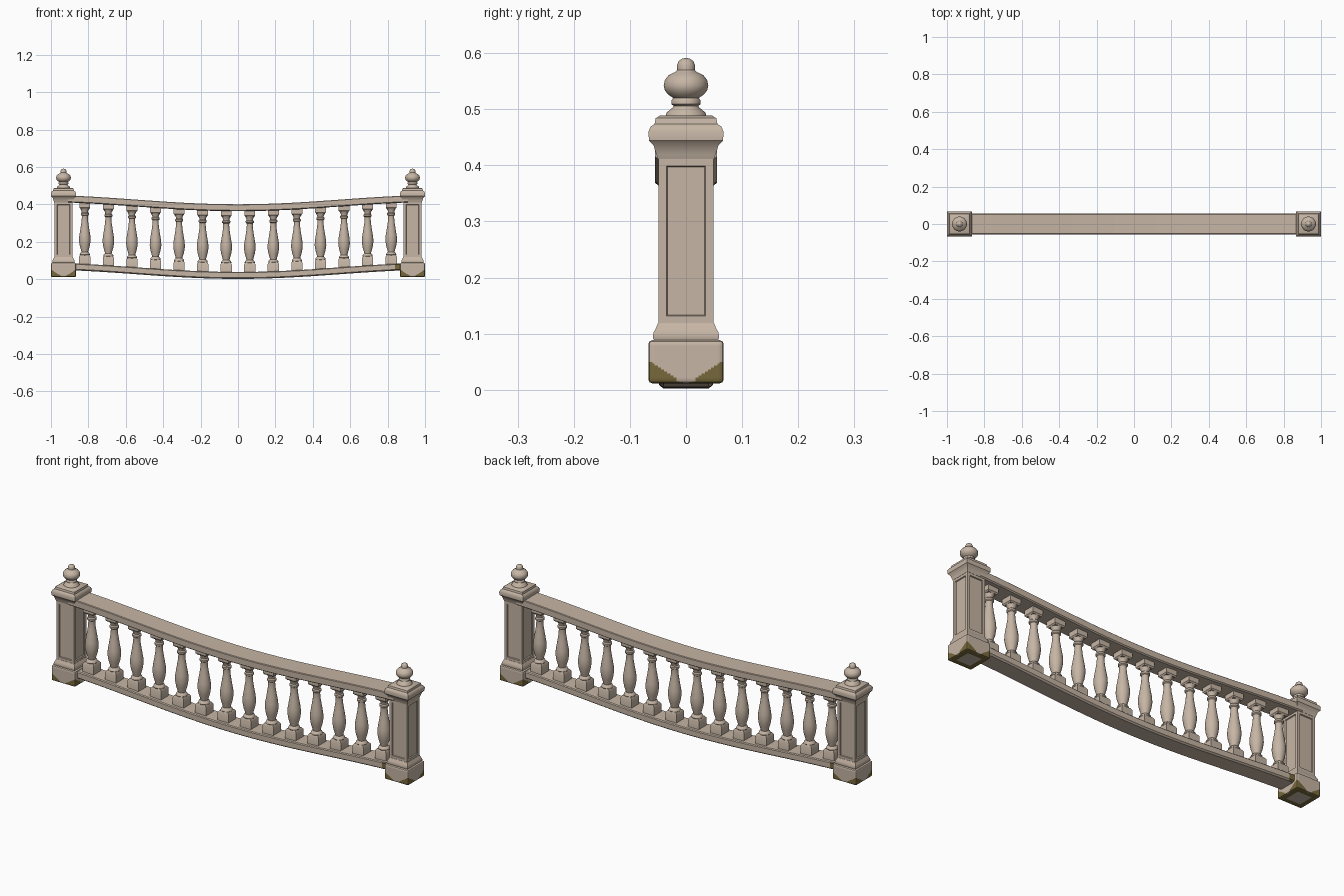
import bpy, bmesh, math
from mathutils import Vector

if "Cube" in bpy.data.objects:
    bpy.data.objects.remove(bpy.data.objects["Cube"])


def material(name, rgb):
    m = bpy.data.materials.new(name)
    m.diffuse_color = (*rgb, 1)
    m.use_nodes = True
    m.node_tree.nodes["Principled BSDF"].inputs["Base Color"].default_value = m.diffuse_color
    return m


STONE = material("warm stone", (0.565, 0.465, 0.375))
MOSS = material("olive moss", (0.185, 0.14, 0.045))


def finish(bm, name, loc=(0, 0, 0), angle=35):
    bmesh.ops.recalc_face_normals(bm, faces=bm.faces[:])
    me = bpy.data.meshes.new(name)
    bm.to_mesh(me)
    bm.free()
    me.materials.append(STONE)
    me.materials.append(MOSS)
    ob = bpy.data.objects.new(name, me)
    ob.location = loc
    bpy.context.collection.objects.link(ob)
    bpy.ops.object.select_all(action='DESELECT')
    ob.select_set(True)
    bpy.context.view_layer.objects.active = ob
    bpy.ops.object.shade_smooth_by_angle(angle=math.radians(angle))
    return ob


def stack(bm, profile, sides):
    """Closed column of rings from (radius, z); four sides gives a square by half width."""
    rings = []
    for r, z in profile:
        k = math.sqrt(2) if sides == 4 else 1
        rings.append([bm.verts.new((r * k * math.cos(2 * math.pi * (i + .5) / sides),
                                    r * k * math.sin(2 * math.pi * (i + .5) / sides), z))
                      for i in range(sides)])
    faces = []
    for a, b in zip(rings, rings[1:]):
        for i in range(sides):
            j = (i + 1) % sides
            faces.append(bm.faces.new((a[i], a[j], b[j], b[i])))
    bm.faces.new(rings[0][::-1])
    bm.faces.new(rings[-1])
    return faces


def sag(x):
    """Height of the hanging curve above its middle."""
    w = 0.8 * math.pi
    return 0.045 * (1 - math.cos(w * x / 0.87)) / (1 - math.cos(w))


# --- Rails: chamfered section swept along the sagging curve
def rail(name, section, mossy=False):
    bm = bmesh.new()
    n = 52
    rings = []
    for i in range(n + 1):
        x = -0.91 + 1.82 * i / n
        rings.append([bm.verts.new((x, y, z + sag(x))) for y, z in section])
    m = len(section)
    for a, b in zip(rings, rings[1:]):
        for i in range(m):
            f = bm.faces.new((a[i], a[(i + 1) % m], b[(i + 1) % m], b[i]))
            c = f.calc_center_median()
            if mossy and abs(c.x) > 0.825 and c.x * c.y < -0.03:
                f.material_index = 1
    bm.faces.new(rings[0])
    bm.faces.new(rings[-1][::-1])
    return finish(bm, name, angle=25)


def section(half, low, high, cut):
    right = [(half - cut, low), (half, low + cut * .8), (half, high - cut * .5), (half - cut * .5, high)]
    return right + [(-y, z) for y, z in reversed(right)]


rail("top_rail", section(0.055, 0.364, 0.401, 0.006))
rail("bottom_rail", section(0.048, 0.002, 0.039, 0.008), True)

# --- Balusters: square foot, turned vase, square abacus
VASE = [(.024, .044), (.028, .050), (.025, .058), (.018, .064), (.020, .073), (.027, .096),
        (.0315, .125), (.030, .152), (.024, .187), (.0185, .222), (.016, .250), (.017, .259),
        (.022, .263), (.022, .271), (.017, .276), (.018, .284), (.024, .294), (.026, .300)]
bm = bmesh.new()
stack(bm, [(.030, -.012), (.030, .040), (.024, .049)], 4)
stack(bm, VASE, 20)
stack(bm, [(.024, .295), (.029, .301), (.029, .335)], 4)
first = finish(bm, "baluster")
SPACING = 0.126
for i in range(14):
    x = (i - 6.5) * SPACING
    ob = first if i == 0 else first.copy()
    if i:
        bpy.context.collection.objects.link(ob)
    ob.location = (x, 0, 0.039 + sag(x))

# --- End posts
CAP = [(.050, .411), (.053, .420), (.058, .436), (.066, .444), (.067, .460), (.063, .469),
       (.056, .474), (.054, .484), (.046, .489)]
FINIAL = [(.037, .486), (.035, .494), (.024, .503), (.022, .506), (.026, .509), (.026, .516),
          (.023, .520), (.032, .526), (.038, .534), (.040, .542), (.038, .552), (.031, .561),
          (.020, .566), (.016, .570), (.0165, .578), (.013, .586), (.007, .590), (.001, .5915)]

for side, x in (("left", -0.933), ("right", 0.933)):
    loc = (x, 0, 0)

    # plinth with mossy lower corners and a mossy rim underneath
    bm = bmesh.new()
    bmesh.ops.create_cube(bm, size=1)
    for v in bm.verts:
        v.co = (v.co.x * .134, v.co.y * .134, .050 + v.co.z * .077)
    bmesh.ops.bevel(bm, geom=bm.edges[:], offset=.007, segments=2, profile=.5, affect='EDGES')
    for axis, cuts in ((0, 24), (1, 24), (2, 22)):
        no = Vector((0, 0, 0))
        no[axis] = 1
        for k in range(1, cuts):
            co = no * (.0115 + .077 * k / cuts if axis == 2 else -.067 + .134 * k / cuts)
            bmesh.ops.bisect_plane(bm, geom=bm.verts[:] + bm.edges[:] + bm.faces[:],
                                   dist=1e-5, plane_co=co, plane_no=no)
    for f in bm.faces:
        c = f.calc_center_median()
        near, far = sorted((abs(c.x), abs(c.y)))
        if c.z < .0125:
            f.material_index = int(far > .040)
        elif c.z < .014 + .034 * (near - .010) / .05:
            f.material_index = 1
    finish(bm, side + "_post_plinth", loc)

    # base moulding
    bm = bmesh.new()
    stack(bm, [(.056, .086), (.059, .093), (.058, .102), (.054, .109), (.050, .119)], 4)
    finish(bm, side + "_post_base_moulding", loc)

    # shaft with a sunk panel on every face
    bm = bmesh.new()
    panels = stack(bm, [(.049, .117), (.049, .413)], 4)
    bmesh.ops.recalc_face_normals(bm, faces=bm.faces[:])
    bmesh.ops.inset_individual(bm, faces=panels, thickness=.020, depth=0)
    bmesh.ops.inset_individual(bm, faces=panels, thickness=.003, depth=-.005)
    finish(bm, side + "_post_shaft", loc, 20)

    # cap and finial
    bm = bmesh.new()
    stack(bm, CAP, 4)
    finish(bm, side + "_post_cap", loc)
    bm = bmesh.new()
    stack(bm, FINIAL, 28)
    finish(bm, side + "_post_finial", loc, 45)
